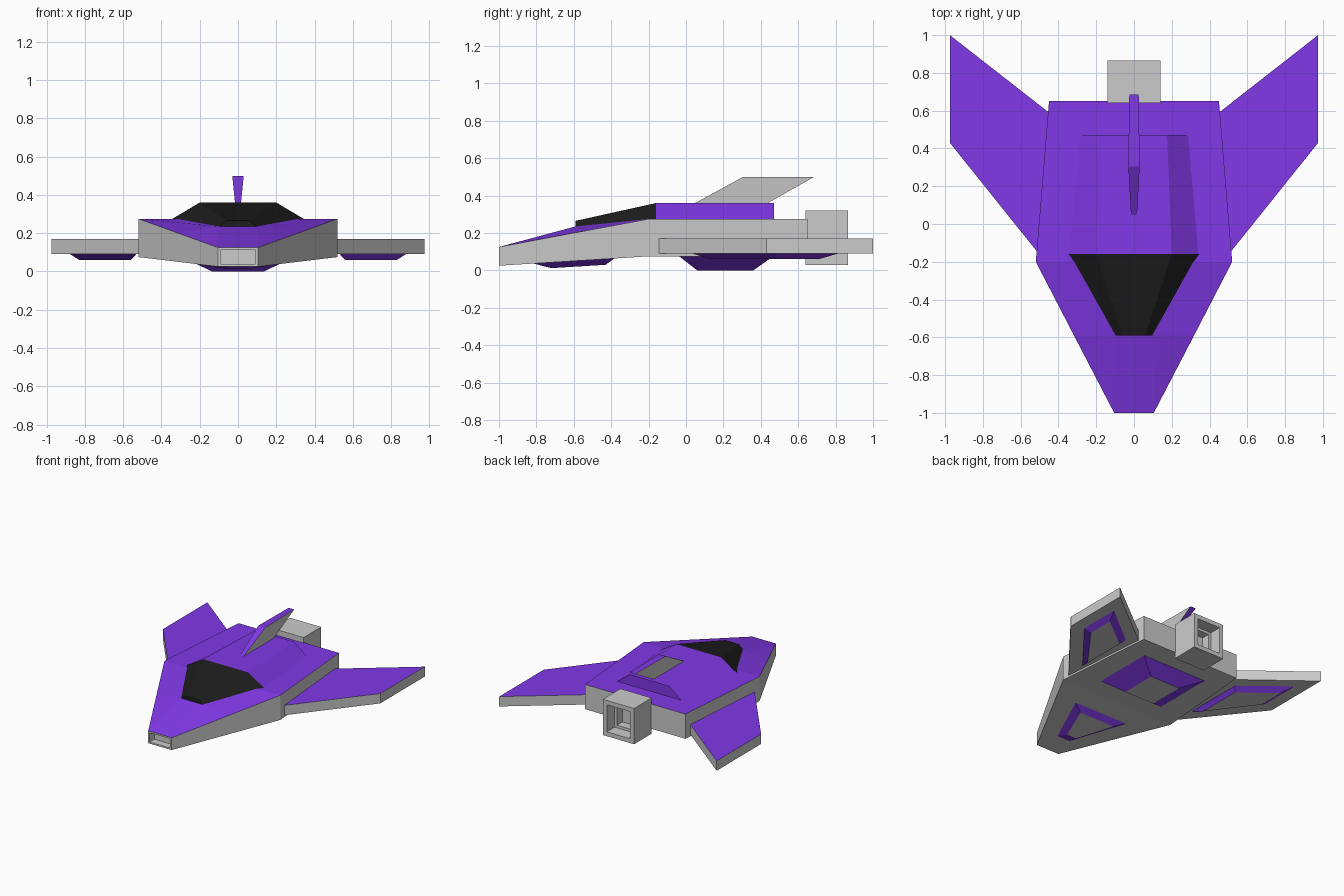
import bpy, bmesh
from mathutils import Vector

if "Cube" in bpy.data.objects:
    bpy.data.objects.remove(bpy.data.objects["Cube"])


def material(name, color):
    m = bpy.data.materials.new(name)
    m.diffuse_color = color
    m.use_nodes = True
    m.node_tree.nodes["Principled BSDF"].inputs["Base Color"].default_value = m.diffuse_color
    return m


GREY = material("grey", (0.8, 0.8, 0.8, 1))
BLUE = material("blue", (0.22, 0.04, 0.8, 1))
BLACK = material("black", (0.012, 0.012, 0.012, 1))


def recess(bm, direction, steps):
    """Sink stepped pockets into the face that looks along direction."""
    d = Vector(direction)
    face = max((f for f in bm.faces if f.normal.dot(d) > 0.99),
               key=lambda f: f.calc_center_median().dot(d))
    for margin, depth in steps:
        bmesh.ops.inset_individual(bm, faces=[face], thickness=margin)
        face = bmesh.ops.extrude_discrete_faces(bm, faces=[face])["faces"][0]
        bmesh.ops.translate(bm, verts=face.verts, vec=-d * depth)
        bm.normal_update()


def loft(name, rings, mats, paint=None, pocket=None, mirror=False):
    """Skin a list of equal-length rings, cap the ends, colour by face normal."""
    bm = bmesh.new()
    rows = [[bm.verts.new(p) for p in r] for r in rings]
    n = len(rows[0])
    for a, b in zip(rows, rows[1:]):
        for i in range(n):
            j = (i + 1) % n
            bm.faces.new((a[i], a[j], b[j], b[i]))
    bm.faces.new(rows[0])
    bm.faces.new(rows[-1])
    bmesh.ops.remove_doubles(bm, verts=bm.verts, dist=0.0005)
    bmesh.ops.recalc_face_normals(bm, faces=bm.faces)
    bm.normal_update()
    if paint:
        for f in bm.faces:
            f.material_index = int(paint(f.normal))
    if pocket:
        recess(bm, *pocket)
    me = bpy.data.meshes.new(name)
    bm.to_mesh(me)
    bm.free()
    for m in mats:
        me.materials.append(m)
    ob = bpy.data.objects.new(name, me)
    bpy.context.collection.objects.link(ob)
    if mirror:
        ob.modifiers.new("mirror", "MIRROR")
    return ob


def section(y, *half):
    """Symmetric cross-section at y from (x, z) points of the right half."""
    return [(x, y, z) for x, z in half] + [(-x, y, z) for x, z in reversed(half)]


def outline(z, *pts):
    return [(x, y, z) for x, y in pts]


def top_blue(n):
    return n.z > 0.3


def side_blue(n):
    return n.z > -0.985


# Hull with an air intake sunk into the nose
loft("hull", [
    section(-1.0, (0.105, 0.025), (0.105, 0.125), (0.105, 0.125)),
    section(-0.59, (0.318, 0.051), (0.318, 0.202), (0.1, 0.235)),
    section(-0.2, (0.52, 0.075), (0.52, 0.275), (0.322, 0.275)),
    section(0.65, (0.45, 0.075), (0.45, 0.275), (0.29, 0.275)),
], [GREY, BLUE], top_blue, ((0, -1, 0), [(0.018, 0.06)]))

# Canopy and the raised deck behind it
loft("canopy", [
    section(-0.59, (0.1, 0.233), (0.06, 0.265)),
    section(-0.16, (0.345, 0.274), (0.2, 0.36)),
], [BLACK])
loft("rear_deck", [
    section(-0.16, (0.345, 0.272), (0.2, 0.36)),
    section(0.47, (0.29, 0.272), (0.175, 0.36)),
], [BLUE])

# Tail fin, wider at the top
loft("tail_fin", [
    [(-0.015, 0.03, 0.35), (0.015, 0.03, 0.35), (0.015, 0.42, 0.35), (-0.015, 0.42, 0.35)],
    [(-0.03, 0.305, 0.5), (0.03, 0.305, 0.5), (0.025, 0.685, 0.5), (-0.025, 0.685, 0.5)],
], [GREY, BLUE], lambda n: abs(n.x) < 0.5)

# Engine block with a stepped exhaust opening
loft("engine", [
    section(0.64, (0.14, 0.03), (0.14, 0.32)),
    section(0.865, (0.14, 0.03), (0.14, 0.32)),
], [GREY], None, ((0, 1, 0), [(0.05, 0.1), (0.03, 0.07)]))

# Swept wings
wing = ((0.47, -0.2), (0.975, 0.43), (0.975, 1.0), (0.40, 0.551))
loft("wings", [outline(0.09, *wing), outline(0.17, *wing)],
     [GREY, BLUE], top_blue, mirror=True)

# Tapered pods under the wings, belly and nose
loft("wing_pods", [
    outline(0.092, (0.53, 0.03), (0.88, 0.47), (0.88, 0.82), (0.53, 0.54)),
    outline(0.06, (0.56, 0.13), (0.83, 0.49), (0.83, 0.71), (0.56, 0.5)),
], [GREY, BLUE], side_blue, mirror=True)
loft("belly_pod", [
    outline(0.078, (-0.3, -0.04), (0.3, -0.04), (0.3, 0.47), (-0.3, 0.47)),
    outline(0.0, (-0.135, 0.06), (0.135, 0.06), (0.135, 0.36), (-0.135, 0.36)),
], [GREY, BLUE], side_blue)
loft("nose_pod", [
    [(-0.06, -0.82, 0.038), (0.06, -0.82, 0.038), (0.25, -0.38, 0.066), (-0.25, -0.38, 0.066)],
    [(-0.045, -0.72, 0.012), (0.045, -0.72, 0.012), (0.16, -0.43, 0.03), (-0.16, -0.43, 0.03)],
], [GREY, BLUE], side_blue)
